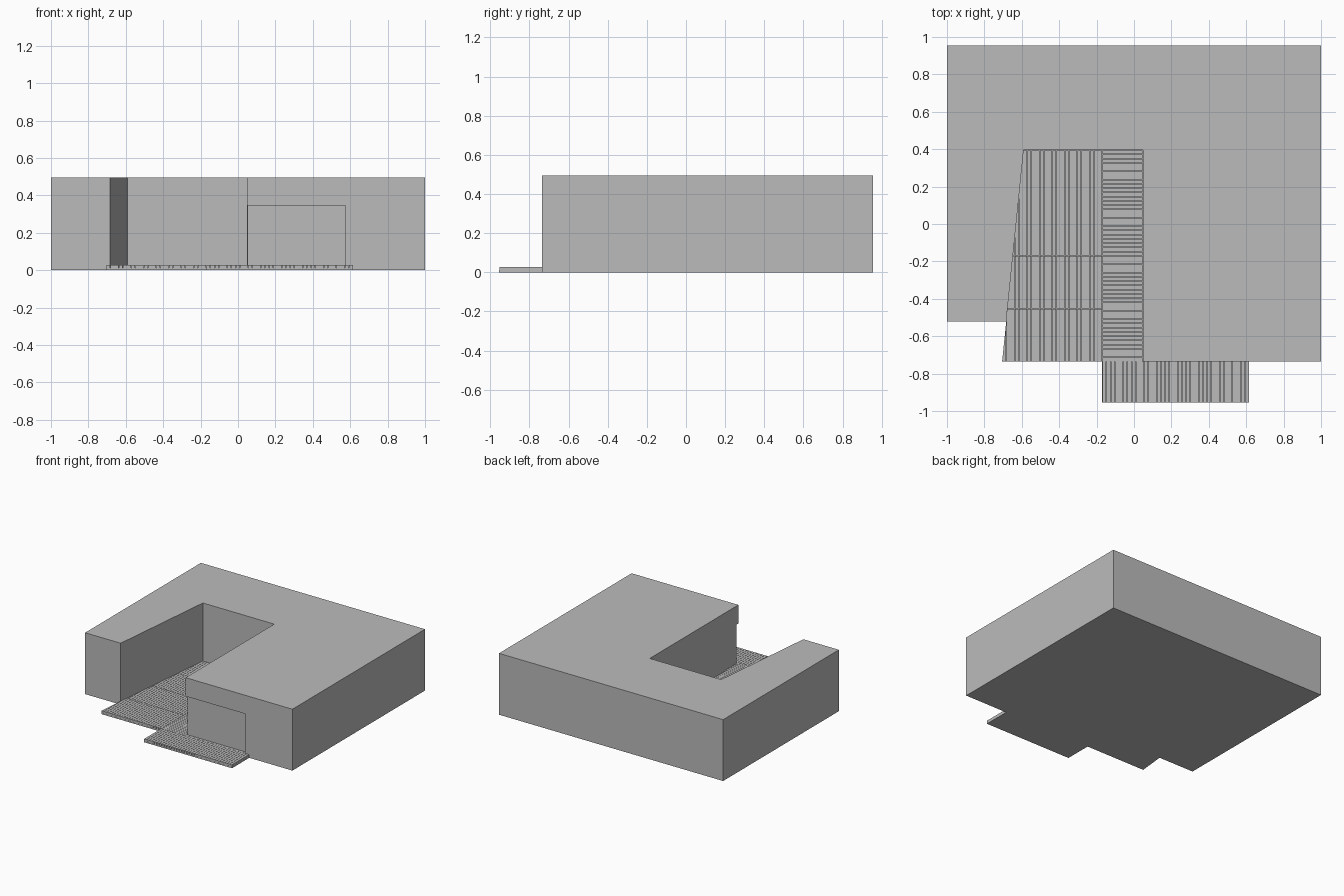
import bpy, bmesh
from mathutils import Vector

cube = bpy.data.objects.get("Cube")
if cube:
    bpy.data.objects.remove(cube, do_unlink=True)

# One plain grey for everything
grey = bpy.data.materials.new("plain_grey")
grey.use_nodes = True
colour = (0.5, 0.5, 0.5, 1)
grey.diffuse_color = colour
grey.node_tree.nodes["Principled BSDF"].inputs["Base Color"].default_value = colour

BACK, FRONT, DECK_FRONT = 0.955, -0.735, -0.955
YARD_BACK, WALL, HEIGHT = 0.395, 0.047, 0.495
BASE_TOP, DECK_TOP = 0.011, 0.027
SLANT_BACK, SLANT_FRONT = -0.59, -0.705
STRIP = -0.17
PITCH, GAP = 0.0224, 0.002


def slant_x(y):
    t = (YARD_BACK - y) / (YARD_BACK - FRONT)
    return SLANT_BACK + (SLANT_FRONT - SLANT_BACK) * t


def finish(name, bm):
    bmesh.ops.recalc_face_normals(bm, faces=bm.faces)
    mesh = bpy.data.meshes.new(name)
    bm.to_mesh(mesh)
    bm.free()
    mesh.materials.append(grey)
    obj = bpy.data.objects.new(name, mesh)
    bpy.context.collection.objects.link(obj)
    return obj


def add_prism(bm, outline, z0, z1):
    face = bm.faces.new([bm.verts.new((x, y, z0)) for x, y in outline])
    up = bmesh.ops.extrude_face_region(bm, geom=[face], use_keep_orig=True)
    verts = [v for v in up["geom"] if isinstance(v, bmesh.types.BMVert)]
    bmesh.ops.translate(bm, verts=verts, vec=(0, 0, z1 - z0))


def prism(name, outline, z0, z1):
    bm = bmesh.new()
    add_prism(bm, outline, z0, z1)
    return finish(name, bm)


def rect(x0, x1, y0, y1):
    return [(x0, y0), (x1, y0), (x1, y1), (x0, y1)]


def steps(start, end, pitch):
    # Split a length into equal spans close to the pitch
    n = max(1, round((end - start) / pitch))
    size = (end - start) / n
    return [(start + i * size, start + (i + 1) * size) for i in range(n)]


def boards(name, columns, rows, slanted=False):
    bm = bmesh.new()
    g = GAP / 2
    for x0, x1 in columns:
        for y0, y1 in rows:
            add_prism(bm, rect(x0 + g, x1 - g, y0 + g, y1 - g), BASE_TOP, DECK_TOP)
    if slanted:
        # Trim the boards along the angled wall
        along = Vector((SLANT_BACK - SLANT_FRONT, YARD_BACK - FRONT, 0))
        cut = bmesh.ops.bisect_plane(
            bm, geom=bm.verts[:] + bm.edges[:] + bm.faces[:], clear_outer=True,
            plane_co=(SLANT_BACK, YARD_BACK, 0), plane_no=(-along.y, along.x, 0))
        edges = [e for e in cut["geom_cut"] if isinstance(e, bmesh.types.BMEdge)]
        bmesh.ops.holes_fill(bm, edges=edges)
    return finish(name, bm)


# U-shaped building with one short wing and an angled courtyard wall
SHORT = -0.52
building = prism("building", [
    (-1, SHORT), (slant_x(SHORT), SHORT), (SLANT_BACK, YARD_BACK),
    (WALL, YARD_BACK), (WALL, FRONT), (1, FRONT), (1, BACK), (-1, BACK)], 0, HEIGHT)

# Shallow corner window recess wrapping the long wing
cutter = prism("window_cutter", [
    (0, -0.8), (0.575, -0.8), (0.575, -0.715), (0.052, -0.715),
    (0.052, -0.565), (0, -0.565)], DECK_TOP, 0.345)
cutter.hide_render = True
mod = building.modifiers.new("window_recess", "BOOLEAN")
mod.operation, mod.solver, mod.object = "DIFFERENCE", "EXACT", cutter
bpy.context.view_layer.update()
cut_mesh = bpy.data.meshes.new_from_object(
    building.evaluated_get(bpy.context.evaluated_depsgraph_get()))
building.modifiers.clear()
building.data = cut_mesh
bpy.data.objects.remove(cutter, do_unlink=True)

# Deck base under all the boards
DECK_RIGHT = 0.615
prism("deck_base", [
    (SLANT_FRONT, FRONT), (STRIP, FRONT), (STRIP, DECK_FRONT), (DECK_RIGHT, DECK_FRONT),
    (DECK_RIGHT, FRONT), (WALL, FRONT), (WALL, YARD_BACK), (SLANT_BACK, YARD_BACK)],
    0, BASE_TOP)

# Courtyard boards run front to back in four lengths
boards("courtyard_boards", steps(SLANT_FRONT, STRIP, PITCH),
       steps(FRONT, YARD_BACK, 0.283), slanted=True)

# Walkway boards run across beside the long wing
boards("walkway_boards", [(STRIP, WALL)], steps(FRONT, YARD_BACK, PITCH))

# Front step boards run front to back
boards("front_step_boards", steps(STRIP, DECK_RIGHT, PITCH), [(DECK_FRONT, FRONT)])
